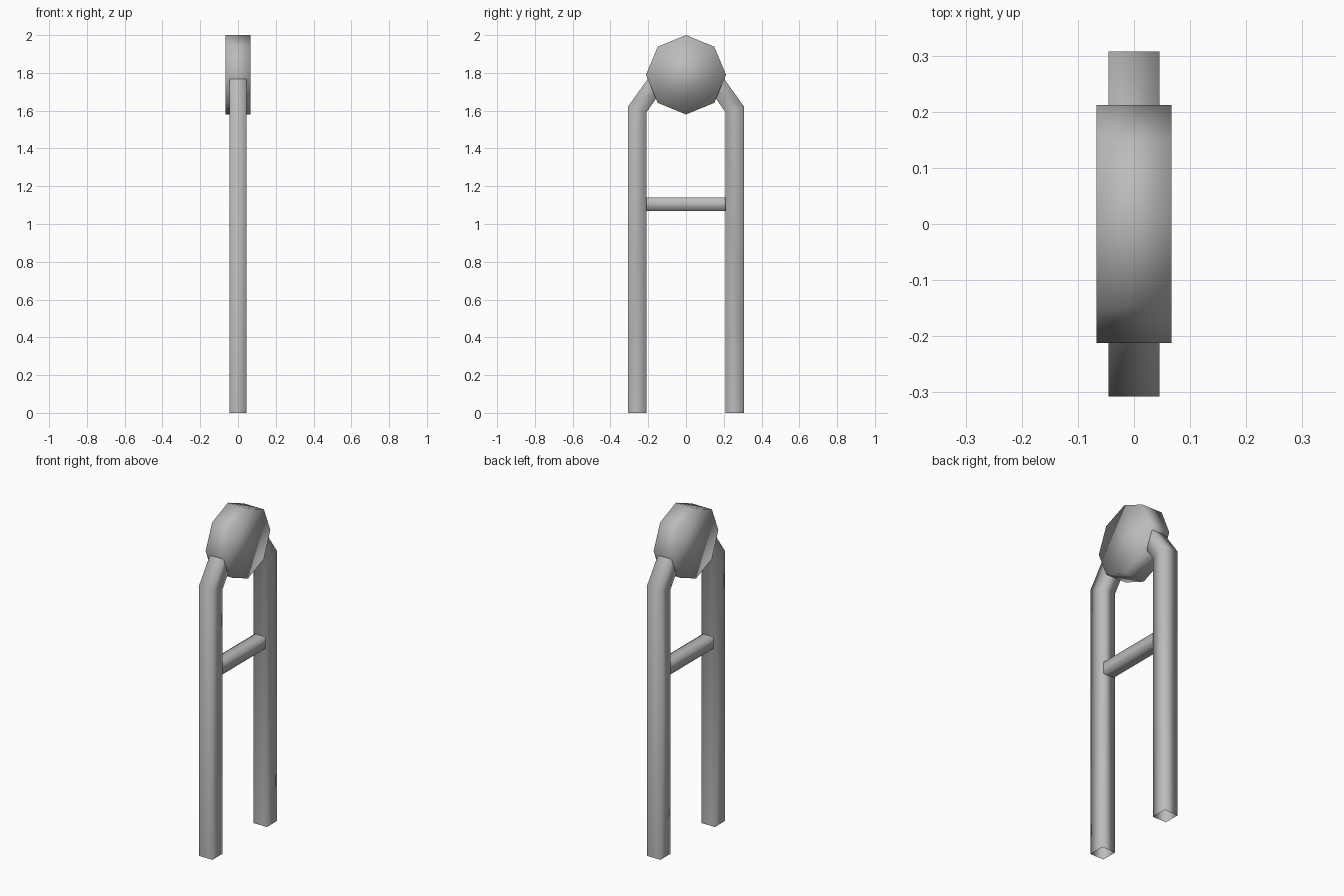
import bpy, bmesh, math

cube = bpy.data.objects.get("Cube")
if cube:
    bpy.data.objects.remove(cube, do_unlink=True)

grey = bpy.data.materials.new("plain_grey")
grey.use_nodes = True
colour = (0.5, 0.5, 0.5, 1)
grey.diffuse_color = colour
grey.node_tree.nodes["Principled BSDF"].inputs["Base Color"].default_value = colour


def finish(name, bm):
    """Turn a bmesh into a fully smooth-shaded grey object."""
    bmesh.ops.recalc_face_normals(bm, faces=bm.faces[:])
    for face in bm.faces:
        face.smooth = True
    mesh = bpy.data.meshes.new(name)
    bm.to_mesh(mesh)
    bm.free()
    mesh.materials.append(grey)
    obj = bpy.data.objects.new(name, mesh)
    bpy.context.collection.objects.link(obj)
    return obj


def tube(name, sections):
    """Open tube skinned through rings of equal length."""
    bm = bmesh.new()
    rings = [[bm.verts.new(p) for p in ring] for ring in sections]
    for a, b in zip(rings, rings[1:]):
        n = len(a)
        for i in range(n):
            j = (i + 1) % n
            bm.faces.new((a[i], a[j], b[j], b[i]))
    return finish(name, bm)


# Legs: square tubes that bend inward near the top, with open feet
HALF = 0.045
outer = [(0.307, 0), (0.307, 1.622), (0.195, 1.778)]
inner = [(0.21, 0), (0.21, 1.59), (0.12, 1.72)]
for name, side in (("front_leg", -1), ("back_leg", 1)):
    tube(name, [[(-HALF, side * o[0], o[1]), (HALF, side * o[0], o[1]),
                 (HALF, side * i[0], i[1]), (-HALF, side * i[0], i[1])]
                for o, i in zip(outer, inner)])

# Crossbar: thin square tube between the legs
R, MID = 0.035, 1.105
tube("crossbar", [[(-R, y, MID - R), (R, y, MID - R), (R, y, MID + R), (-R, y, MID + R)]
                  for y in (-0.212, 0.212)])

# Head: flat eight-sided disc with its axis along x
bm = bmesh.new()
ring = [(0.212 * math.cos(k * math.pi / 4), 1.79 + 0.21 * math.sin(k * math.pi / 4))
        for k in range(8)]
near, far = [[bm.verts.new((x, y, z)) for y, z in ring] for x in (0.067, -0.067)]
bm.faces.new(near)
bm.faces.new(far[::-1])
for k in range(8):
    j = (k + 1) % 8
    bm.faces.new((near[k], far[k], far[j], near[j]))
finish("head", bm)
